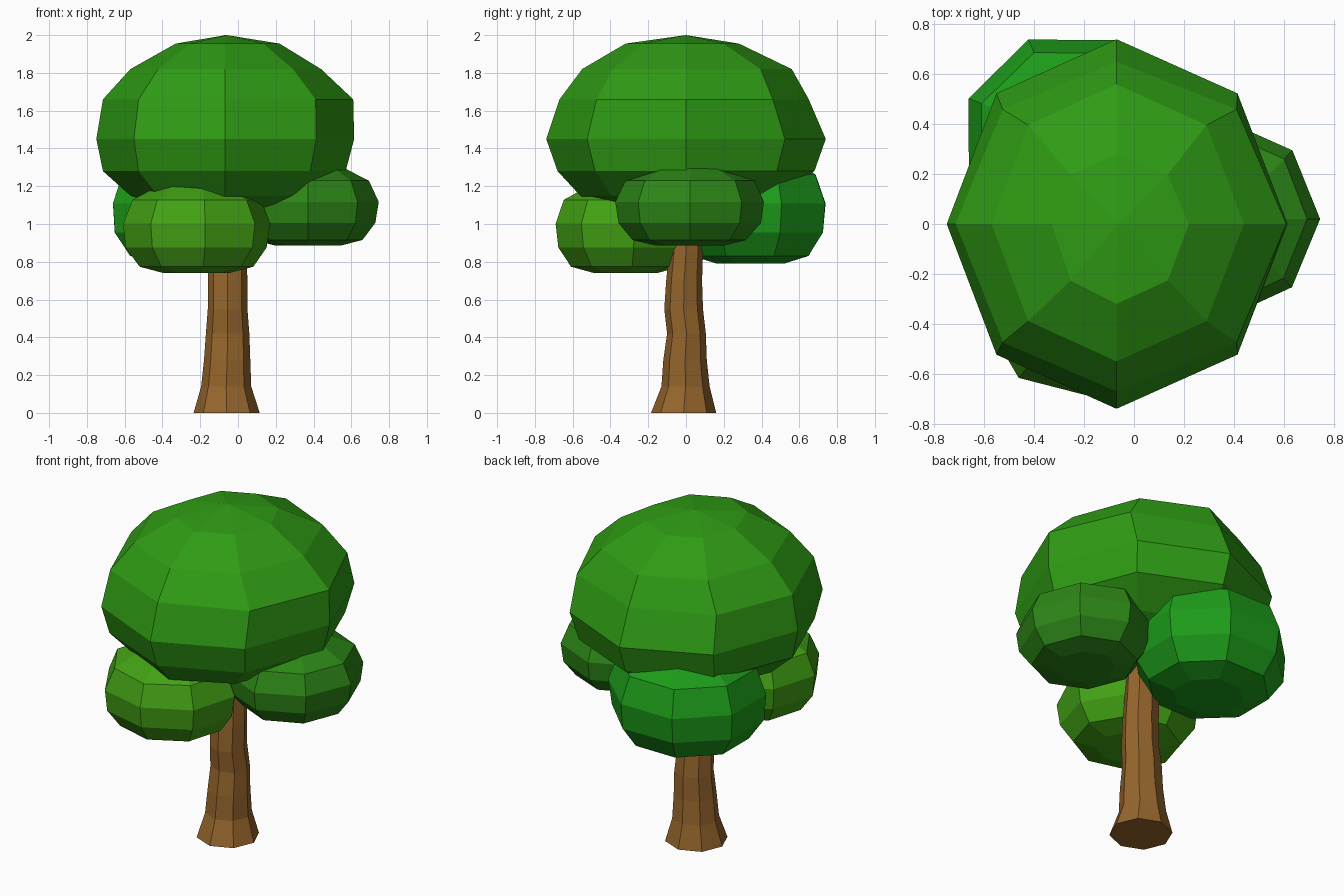
import bpy, bmesh, math, random

if "Cube" in bpy.data.objects:
    bpy.data.objects.remove(bpy.data.objects["Cube"])

random.seed(4)
SIDES = 8


def loft(name, rings, color, turn=0.0, jitter=0.0):
    """Closed eight-sided skin over rings of (z, x_min, x_max, y_min, y_max, x_mid, y_mid)."""
    bm = bmesh.new()
    loops = []
    for z, x0, x1, y0, y1, xm, ym in rings:
        loop = []
        for i in range(SIDES):
            a = 2 * math.pi * i / SIDES + turn
            c, s = math.cos(a), math.sin(a)
            k = 1 + random.uniform(-jitter, jitter)
            x = xm + c * k * ((x1 - xm) if c > 0 else (xm - x0))
            y = ym + s * k * ((y1 - ym) if s > 0 else (ym - y0))
            loop.append(bm.verts.new((x, y, z)))
        loops.append(loop)
    for lo, hi in zip(loops, loops[1:]):
        for i in range(SIDES):
            j = (i + 1) % SIDES
            bm.faces.new((lo[i], lo[j], hi[j], hi[i]))
    bm.faces.new(loops[0][::-1])
    bm.faces.new(loops[-1])
    bmesh.ops.remove_doubles(bm, verts=bm.verts, dist=0.0005)
    bmesh.ops.recalc_face_normals(bm, faces=bm.faces)
    mesh = bpy.data.meshes.new(name)
    bm.to_mesh(mesh)
    bm.free()
    mat = bpy.data.materials.new(name + "_color")
    mat.diffuse_color = (*color, 1)
    mat.use_nodes = True
    mat.node_tree.nodes["Principled BSDF"].inputs["Base Color"].default_value = mat.diffuse_color
    mesh.materials.append(mat)
    bpy.context.collection.objects.link(bpy.data.objects.new(name, mesh))


def clump(name, center, radii, z0, z1, color, turn):
    """Flat-bottomed puff of leaves."""
    profile = [(0, .45), (.07, .77), (.28, .96), (.54, 1), (.8, .87), (.95, .52), (1, 0)]
    (cx, cy), (rx, ry) = center, radii
    rings = [(z0 + f * (z1 - z0), cx - r * rx, cx + r * rx, cy - r * ry, cy + r * ry, cx, cy)
             for f, r in profile]
    loft(name, rings, color, turn, 0.012)


# trunk with flared foot
trunk = [(0, -.235, .115, -.185, .16), (.14, -.195, .07, -.13, .125),
         (.28, -.18, .065, -.12, .11), (.42, -.17, .06, -.10, .105),
         (.55, -.16, .05, -.115, .09), (.70, -.16, .05, -.105, .085),
         (.85, -.155, .045, -.09, .09), (1.2, -.14, .03, -.08, .08)]
loft("trunk", [(*r, (r[1] + r[2]) / 2, (r[3] + r[4]) / 2) for r in trunk], (.30, .13, .025))

# main dome of leaves
crown = [(1.07, -.33, .23, -.30, .27), (1.15, -.57, .40, -.56, .47),
         (1.28, -.715, .57, -.68, .68), (1.45, -.75, .615, -.74, .74),
         (1.66, -.715, .61, -.67, .65), (1.82, -.57, .44, -.55, .56),
         (1.955, -.33, .22, -.32, .28), (2.0, -.06, -.06, 0, 0)]
loft("crown", [(*r, -.07, 0) for r in crown], (.028, .33, .007))

# three lower clumps around the trunk
clump("front_clump", (-.22, -.32), (.39, .375), .74, 1.225, (.055, .36, .007), 0.12)
clump("right_clump", (.37, .02), (.375, .39), .885, 1.315, (.025, .24, .008), 0.0)
clump("back_clump", (-.25, .34), (.45, .43), .79, 1.38, (.012, .33, .01), math.pi / 8)
